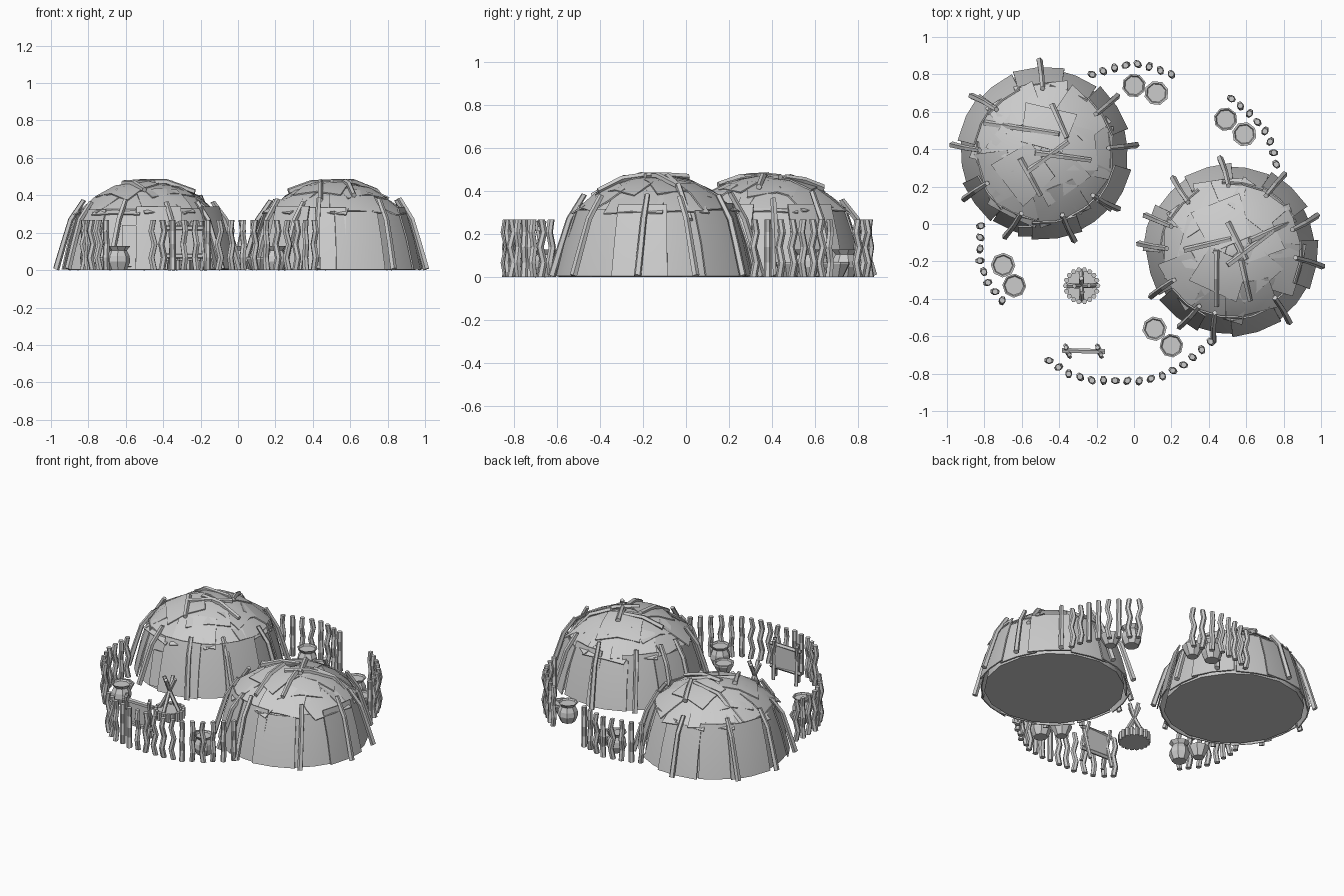
import bpy, bmesh, math, random
from mathutils import Vector

if "Cube" in bpy.data.objects:
    bpy.data.objects.remove(bpy.data.objects["Cube"])
random.seed(4)
rnd = random.uniform
TAU = math.tau

def finish(name, bm, smooth=None):
    bmesh.ops.recalc_face_normals(bm, faces=bm.faces)
    me = bpy.data.meshes.new(name)
    bm.to_mesh(me)
    bm.free()
    ob = bpy.data.objects.new(name, me)
    bpy.context.collection.objects.link(ob)
    if smooth:
        bpy.ops.object.select_all(action='DESELECT')
        ob.select_set(True)
        bpy.context.view_layer.objects.active = ob
        bpy.ops.object.shade_smooth_by_angle(angle=math.radians(smooth))
    return ob

def skin(bm, rings):
    vs = [[bm.verts.new(p) for p in r] for r in rings]
    n = len(vs[0])
    for a, b in zip(vs, vs[1:]):
        for i in range(n):
            j = (i + 1) % n
            bm.faces.new((a[i], a[j], b[j], b[i]))
    bm.faces.new(vs[0][::-1])
    bm.faces.new(vs[-1])

def tube(bm, pts, r, n=6, r2=None):
    pts = [Vector(p) for p in pts]
    q = (pts[-1] - pts[0]).to_track_quat('Z', 'Y')
    r2 = r2 or r
    rings = []
    for k, p in enumerate(pts):
        rr = r + (r2 - r) * k / (len(pts) - 1)
        rings.append([p + q @ Vector((rr * math.cos(TAU * i / n), rr * math.sin(TAU * i / n), 0))
                      for i in range(n)])
    skin(bm, rings)

def lathe(bm, prof, c, n, rot=0):
    skin(bm, [[(c[0] + r * math.cos(TAU * i / n + rot), c[1] + r * math.sin(TAU * i / n + rot), z)
               for i in range(n)] for r, z in prof])

# dome profile shared by both huts
DOME = [(.43, 0), (.40, .16), (.355, .295), (.285, .372), (.165, .43), (.02, .452)]

def dome_z(r):
    for (r0, z0), (r1, z1) in zip(DOME, DOME[1:]):
        if r >= r1:
            return max(0, z0 + (r0 - r) / (r0 - r1) * (z1 - z0))
    return DOME[-1][1]

def slab(bm, grid, thick):
    # thin curved hide: grid of points thickened inward
    vs = [[bm.verts.new(p) for p in row] for row in grid]
    fs = [bm.faces.new((vs[i][j], vs[i][j + 1], vs[i + 1][j + 1], vs[i + 1][j]))
          for i in range(len(vs) - 1) for j in range(len(vs[0]) - 1)]
    bmesh.ops.recalc_face_normals(bm, faces=fs)
    bmesh.ops.solidify(bm, geom=fs, thickness=thick)

def hut(name, cx, cy, poles, sticks, shift):
    # inner dome
    bm = bmesh.new()
    lathe(bm, DOME, (cx, cy), 16)
    finish(name + "_dome", bm, 40)
    # wall hides
    bm = bmesh.new()
    n = 12
    for k in range(n):
        t0 = TAU * (k + shift) / n + rnd(-.06, .06)
        off, top, half = .014 * (k % 2) + rnd(0, .006), rnd(.30, .34), rnd(.12, .135)
        grid = []
        for f, r in ((0, .445), (.5, .408), (1, .358)):
            row = []
            for u in (-1, 0, 1):
                rr = (r + off) * (1 if u == 0 else 1.012)
                t = t0 + u * half / r * (1 - .13 * f)
                row.append((cx + rr * math.cos(t), cy + rr * math.sin(t), .004 + f * top))
            grid.append(row)
        slab(bm, grid, .008)
    finish(name + "_wall_hides", bm, 40)
    # roof hides: lower tier then crown
    bm = bmesh.new()
    for cnt, r0, r1, w, lift in ((9, .385, .19, .145, .014), (5, .27, .03, .14, .022)):
        for k in range(cnt):
            t = TAU * (k + shift * .7) / cnt + rnd(-.1, .1)
            lf, tw = lift + .007 * (k % 2), rnd(-.25, .25)
            a = r0 + rnd(-.03, .01)
            grid = []
            for f in (0, .5, 1):
                row = []
                for u in (-1, 0, 1):
                    x = a + (r1 - a) * f + tw * u * w * .6
                    y = u * w * (1 - .2 * f) + tw * (f - .5) * .15
                    r = math.hypot(x, y)
                    z = dome_z(r) if r < .35 else .30 - (min(r, .41) - .35) * .3
                    s = 1 if r < .41 else .41 / r
                    x, y = x * s, y * s
                    row.append((cx + x * math.cos(t) - y * math.sin(t),
                                cy + x * math.sin(t) + y * math.cos(t), z + lf))
                grid.append(row)
            slab(bm, grid, .007)
    finish(name + "_roof_hides", bm, 25)
    # leaning poles round the wall
    bm = bmesh.new()
    for d in poles:
        t = math.radians(d)
        tw = rnd(-.08, .08)
        tube(bm, [(cx + r * math.cos(t + tw * f), cy + r * math.sin(t + tw * f), z)
                  for r, z, f in ((.495, .005, 0), (.455, .14, .3), (.415, .27, .6), (.345, rnd(.36, .40), 1))],
             .018, 5, .014)
    # roof sticks
    for x0, y0, x1, y1 in sticks:
        pts = []
        for f in (0, .5, 1):
            x, y = x0 + (x1 - x0) * f, y0 + (y1 - y0) * f
            pts.append((cx + x, cy + y, min(dome_z(math.hypot(x, y)) + .032, .472)))
        tube(bm, pts, .017, 5, .014)
    finish(name + "_poles", bm)

hut("back_hut", -.48, .38, (5, 38, 93, 142, 175, 210, 245, 289, 323),
    ((-.32, .16, .08, .10), (.04, .26, .12, .08), (-.09, -.10, .13, .06),
     (-.13, -.03, -.02, -.23), (-.05, 0, .25, -.04)), .2)
hut("front_hut", .52, -.14, (-10, 22, 55, 97, 129, 158, 176, 210, 236, 259, 309),
    ((-.02, .15, .08, -.05), (-.25, 0, 0, .06), (-.08, 0, -.08, -.3),
     (-.02, -.08, .22, .10), (.05, -.05, .10, -.27), (.1, .05, .34, .16)), .6)

# door flap on the back hut
bm = bmesh.new()
slab(bm, [[(x, -.07 + z * .22, z) for x in (-.62, -.54, -.46)] for z in (.02, .13, .24)], .01)
finish("door_flap", bm)

# fences: evenly spaced crooked posts along a polyline
def fence(name, pts, n):
    pts = [Vector(p) for p in pts]
    lens = [(b - a).length for a, b in zip(pts, pts[1:])]
    bm = bmesh.new()
    for k in range(n):
        d = sum(lens) * k / (n - 1)
        for i, l in enumerate(lens):
            if d <= l + 1e-6:
                break
            d -= l
        p = pts[i].lerp(pts[i + 1], d / lens[i])
        ang = rnd(0, TAU)
        path = [(p.x + w * math.cos(ang), p.y + w * math.sin(ang), z * .267)
                for w, z in ((-.006, 0), (.008, .25), (-.009, .52), (.009, .78), (-.002, 1))]
        tube(bm, path, .018, 6, .016)
    finish(name, bm)

fence("back_fence", [(-.225, .80), (-.10, .835), (-.04, .85), (.02, .855), (.09, .84), (.20, .80)], 8)
fence("right_fence", [(.52, .67), (.62, .59), (.70, .50), (.735, .43), (.76, .32)], 8)
fence("left_fence", [(-.82, -.01), (-.825, -.19), (-.785, -.31), (-.705, -.41)], 8)
fence("front_fence", [(-.455, -.73), (-.35, -.80), (-.23, -.835), (.04, -.84), (.16, -.81),
                      (.27, -.75), (.41, -.63)], 16)

# pots: a jar and a bowl beside each fence
JAR = [(.045, .0), (.064, .045), (.06, .075), (.045, .105), (.064, .128), (.056, .128), (.05, .118)]
BOWL = [(.035, 0), (.048, .025), (.066, .06), (.066, .07), (.055, .07), (.05, .062)]
for i, (jar, bowl) in enumerate((((0, .74), (.12, .70)), ((.49, .56), (.59, .48)),
                                 ((-.64, -.33), (-.70, -.22)), ((.20, -.65), (.11, -.56)))):
    for nm, prof, c in (("jar", JAR, jar), ("bowl", BOWL, bowl)):
        bm = bmesh.new()
        lathe(bm, prof, c, 8, .3 + i)
        finish(f"{nm}_{i + 1}", bm)

# fire pit: bed, ring of stakes, crossed sticks
fx, fy = -.28, -.33
bm = bmesh.new()
lathe(bm, [(.085, 0), (.085, .045)], (fx, fy), 16)
for k in range(18):
    t = TAU * k / 18
    x, y = fx + .086 * math.cos(t), fy + .086 * math.sin(t)
    tube(bm, [(x, y, 0), (x, y, .055)], .014, 6)
finish("fire_pit", bm)
bm = bmesh.new()
for d in (0, 90, 180, 270):
    t = math.radians(d + 2)
    c, s = math.cos(t), math.sin(t)
    tube(bm, [(fx + .08 * c, fy + .08 * s, .03), (fx + .012 * c, fy + .012 * s, .15),
              (fx - .04 * c, fy - .04 * s, .26)], .013, 5)
finish("fire_sticks", bm)

# drying rack: crossed legs, bars and stretched hide
bm = bmesh.new()
for x in (-.355, -.185):
    for s in (-1, 1):
        tube(bm, [(x + .012 * s, -.68 - .03 * s, 0), (x - .004 * s, -.68, .17), (x - .01 * s, -.68 + .02 * s, .26)],
             .012, 5)
for z in (.075, .225):
    tube(bm, [(-.385, -.677, z), (-.155, -.683, z)], .014, 5)
finish("drying_rack", bm)
bm = bmesh.new()
slab(bm, [[(x, -.68, z) for x in (-.345, -.27, -.195)] for z in (.075, .15, .225)], .01)
finish("rack_hide", bm)
